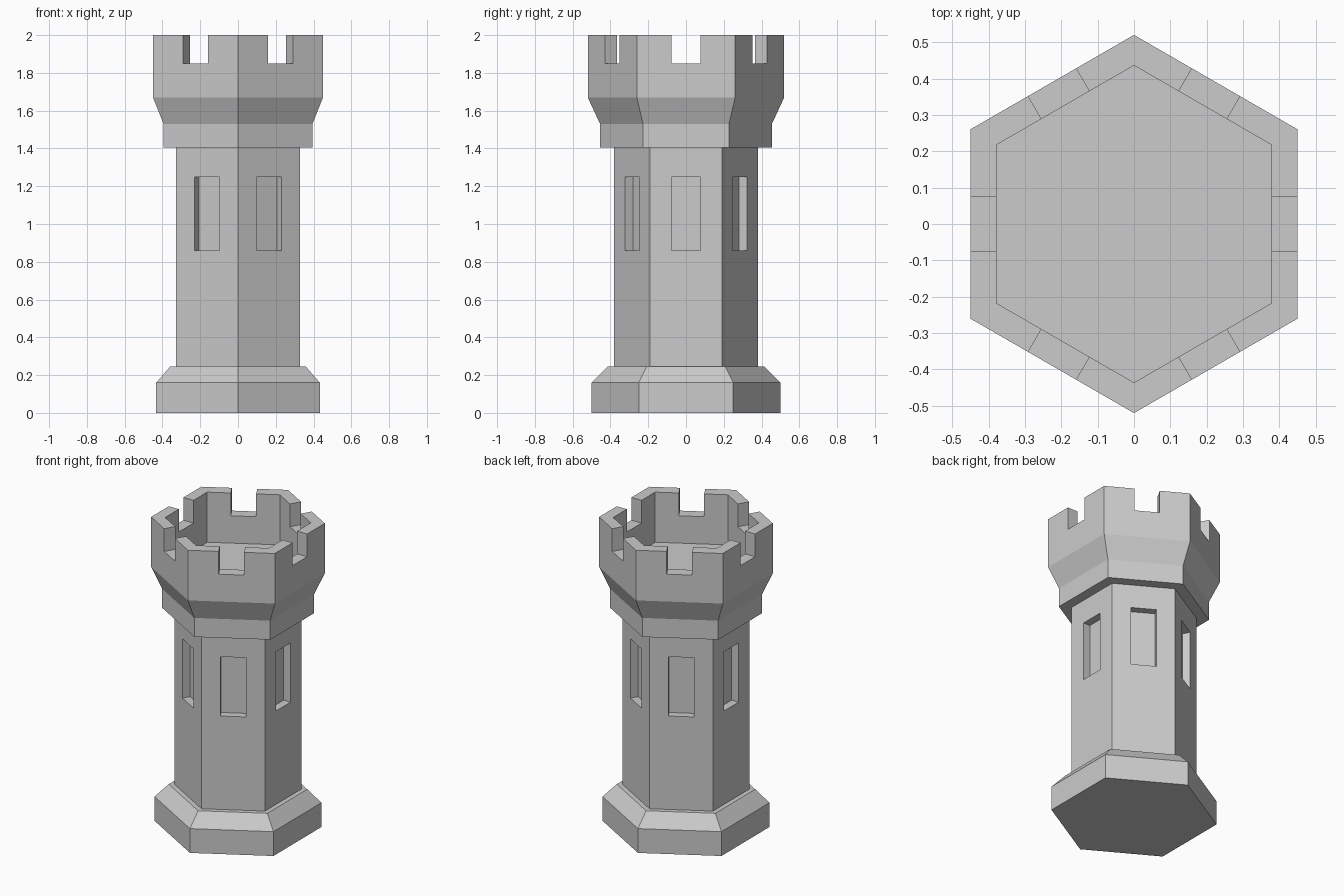
import bpy, bmesh
from math import cos, sin, pi, radians
from mathutils import Matrix

if "Cube" in bpy.data.objects:
    bpy.data.objects.remove(bpy.data.objects["Cube"])

SIDES = 6


def hex_solid(name, profile):
    """Closed six-sided lathe from (corner radius, z) pairs, capped at both ends."""
    bm = bmesh.new()
    rings = []
    for r, z in profile:
        rings.append([bm.verts.new((r * cos(pi / 2 + i * 2 * pi / SIDES),
                                    r * sin(pi / 2 + i * 2 * pi / SIDES), z))
                      for i in range(SIDES)])
    for a, b in zip(rings, rings[1:]):
        for i in range(SIDES):
            j = (i + 1) % SIDES
            bm.faces.new((a[i], a[j], b[j], b[i]))
    bm.faces.new(rings[0][::-1])
    bm.faces.new(rings[-1])
    return finish(name, bm)


def radial_boxes(name, x0, x1, width, z0, z1):
    """One box per tower face, spanning x0..x1 outward from the axis."""
    bm = bmesh.new()
    for i in range(SIDES):
        m = (Matrix.Rotation(radians(60 * i), 4, 'Z')
             @ Matrix.Translation(((x0 + x1) / 2, 0, (z0 + z1) / 2))
             @ Matrix.Diagonal((x1 - x0, width, z1 - z0, 1)))
        bmesh.ops.create_cube(bm, size=1, matrix=m)
    return finish(name, bm)


def finish(name, bm):
    bmesh.ops.recalc_face_normals(bm, faces=bm.faces)
    mesh = bpy.data.meshes.new(name)
    bm.to_mesh(mesh)
    bm.free()
    ob = bpy.data.objects.new(name, mesh)
    bpy.context.collection.objects.link(ob)
    return ob


def cut(target, cutter):
    mod = target.modifiers.new(cutter.name, 'BOOLEAN')
    mod.operation = 'DIFFERENCE'
    mod.solver = 'EXACT'
    mod.object = cutter
    bpy.context.view_layer.objects.active = target
    bpy.ops.object.modifier_apply(modifier=mod.name)
    bpy.data.objects.remove(cutter)


# Tower body: plinth, shaft, flared parapet and sunken roof floor
tower = hex_solid("tower", [
    (0.50, 0), (0.50, 0.16), (0.415, 0.245), (0.38, 0.245),
    (0.38, 1.405), (0.455, 1.405), (0.455, 1.53), (0.52, 1.67),
    (0.52, 2.0), (0.436, 2.0), (0.436, 1.67)])

# Recessed windows, one per shaft face
cut(tower, radial_boxes("window_cutter", 0.279, 0.36, 0.154, 0.86, 1.25))

# Crenel gaps, one per parapet face
cut(tower, radial_boxes("crenel_cutter", 0.34, 0.50, 0.152, 1.85, 2.1))
